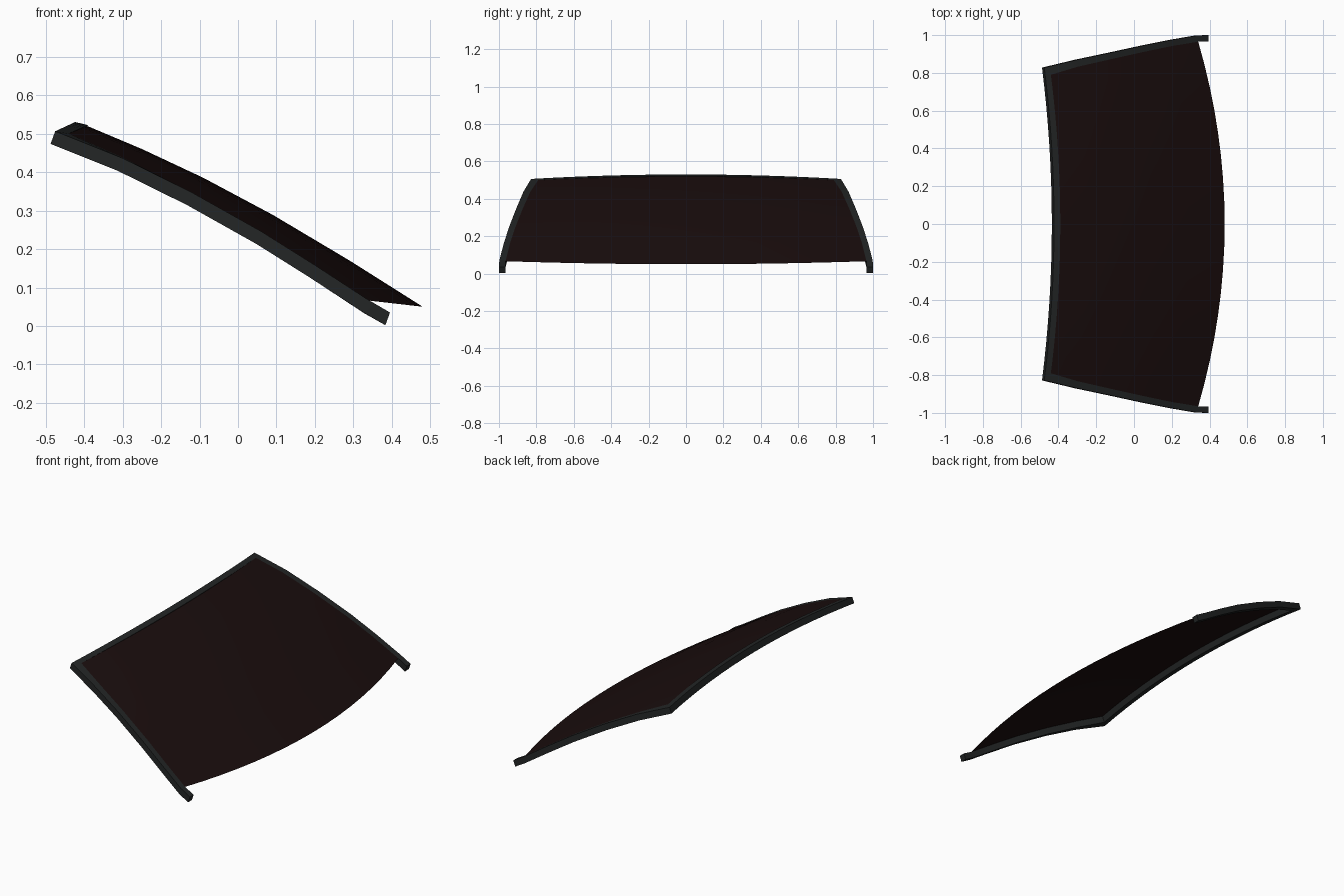
import bpy, math
from mathutils import Vector

if "Cube" in bpy.data.objects:
    bpy.data.objects.remove(bpy.data.objects["Cube"])


def make_object(name, verts, faces, color):
    mesh = bpy.data.meshes.new(name)
    mesh.from_pydata(verts, [], faces)
    mesh.update()
    obj = bpy.data.objects.new(name, mesh)
    bpy.context.collection.objects.link(obj)
    mat = bpy.data.materials.new(name + "_material")
    mat.diffuse_color = color
    mat.use_nodes = True
    mat.node_tree.nodes["Principled BSDF"].inputs["Base Color"].default_value = mat.diffuse_color
    mesh.materials.append(mat)
    bpy.ops.object.select_all(action='DESELECT')
    obj.select_set(True)
    bpy.context.view_layer.objects.active = obj
    bpy.ops.object.shade_smooth_by_angle(angle=math.radians(30))
    return obj


def bow(mid, side, s):
    """Point on a curved cross line: mid at s = 0, side at s = 1, mirrored for s < 0."""
    m, e = Vector((mid[0], 0, mid[1])), Vector(side)
    p = m.lerp(e, s * s)
    p.y = e.y * s
    return p


# Glass profiles: centre line (x, z) and side line (x, y, z), top to bottom
centre = [(-0.39, 0.519), (-0.25, 0.46), (-0.09, 0.385), (0.09, 0.289), (0.29, 0.17), (0.48, 0.05)]
side = [(-0.44, 0.79, 0.50), (-0.30, 0.832, 0.438), (-0.12, 0.873, 0.347),
        (0.06, 0.913, 0.246), (0.20, 0.942, 0.158), (0.34, 0.965, 0.066)]
N = 16
steps = [-1 + 2 * i / N for i in range(N + 1)]

# Curved glass pane
verts = [bow(c, e, s) for c, e in zip(centre, side) for s in steps]
W = N + 1
faces = [(r * W + i, (r + 1) * W + i, (r + 1) * W + i + 1, r * W + i + 1)
         for r in range(len(centre) - 1) for i in range(N)]
make_object("windscreen_glass", verts, faces, (0.010, 0.004, 0.004, 1))

# Frame rails: outer and inner top edges of one pillar, bottom to top
pillar_out = [(0.395, 1.0, 0.035), (0.335, 0.998, 0.070), (0.20, 0.975, 0.158), (0.06, 0.947, 0.246),
              (-0.12, 0.908, 0.347), (-0.30, 0.87, 0.436)]
pillar_in = [(0.395, 0.965, 0.035)] + side[:0:-1]


def mirror(points):
    return [Vector((x, -y, z)) for x, y, z in points]


top_out = [bow((-0.423, 0.53), (-0.475, 0.828, 0.506), s) for s in steps]
top_in = [bow((-0.39, 0.522), side[0], s) for s in steps]
outer = mirror(pillar_out) + top_out + [Vector(p) for p in reversed(pillar_out)]
inner = mirror(pillar_in) + top_in + [Vector(p) for p in reversed(pillar_in)]

# Frame: one mitred strip around both sides and the top
drop = Vector((-0.012, 0, -0.033))
verts = []
for o, i in zip(outer, inner):
    verts += [o, i, i + drop, o + drop]
    for v in verts[-4:]:
        v.z = max(v.z, 0.0)
count = len(outer)
faces = [(4 * r + k, 4 * r + (k + 1) % 4, 4 * r + 4 + (k + 1) % 4, 4 * r + 4 + k)
         for r in range(count - 1) for k in range(4)]
faces += [(3, 2, 1, 0), tuple(4 * (count - 1) + k for k in range(4))]
make_object("windscreen_frame", verts, faces, (0.016, 0.018, 0.018, 1))
